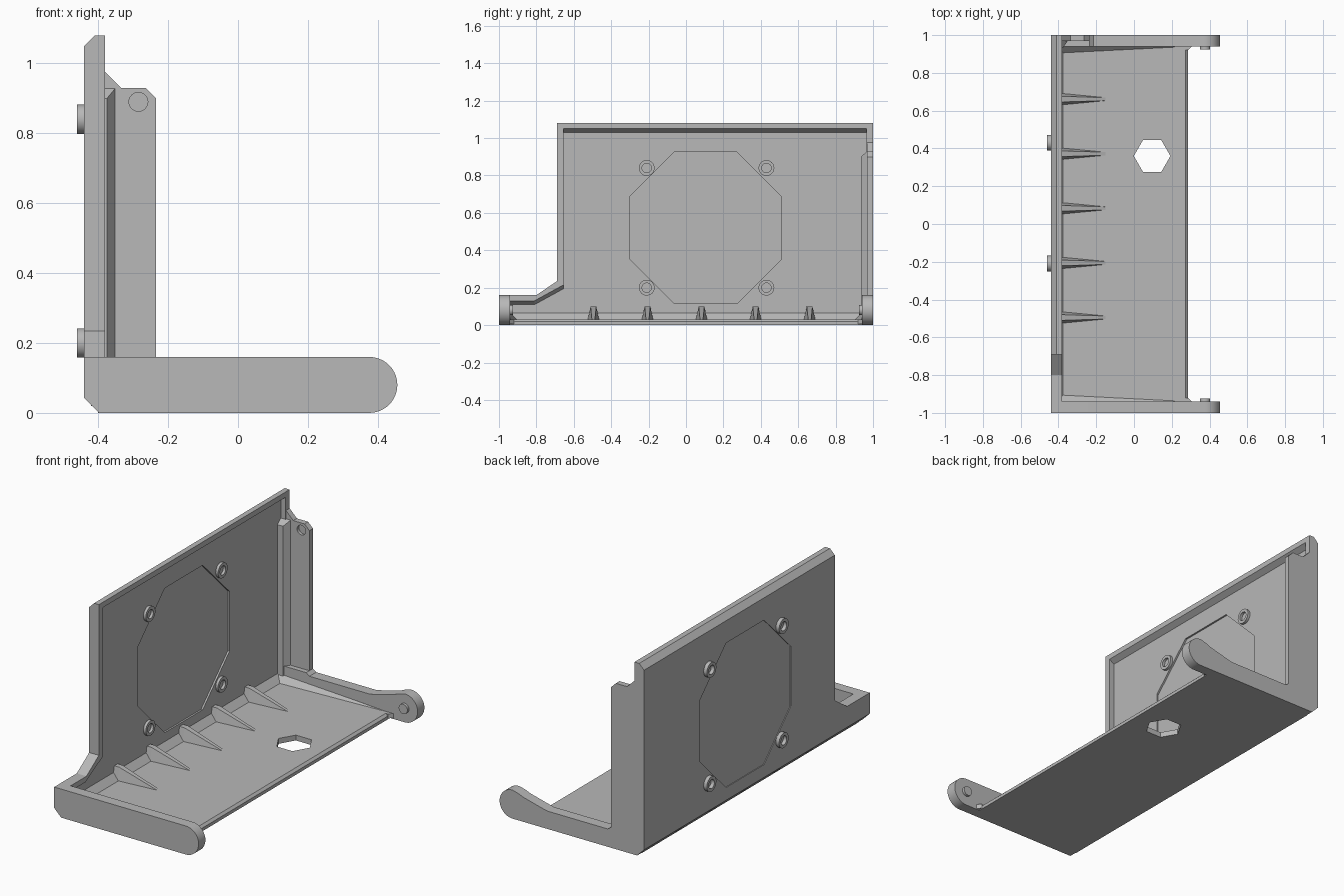
import bpy, bmesh
from math import cos, sin, pi, radians

cube = bpy.data.objects.get("Cube")
if cube:
    bpy.data.objects.remove(cube, do_unlink=True)

grey = bpy.data.materials.new("plain grey")
grey.use_nodes = True
color = (0.48, 0.48, 0.48, 1)
grey.diffuse_color = color
grey.node_tree.nodes["Principled BSDF"].inputs["Base Color"].default_value = color


def finish(bm, name):
    bmesh.ops.recalc_face_normals(bm, faces=bm.faces)
    mesh = bpy.data.meshes.new(name)
    bm.to_mesh(mesh)
    bm.free()
    mesh.materials.append(grey)
    obj = bpy.data.objects.new(name, mesh)
    bpy.context.collection.objects.link(obj)
    return obj


def prism(name, outline, axis, lo, hi):
    """Extrude a 2D outline along an axis (other two axes in x, y, z order)."""
    bm = bmesh.new()

    def place(p):
        co = list(p)
        co.insert("xyz".index(axis), lo)
        return co
    face = bm.faces.new([bm.verts.new(place(p)) for p in outline])
    new = bmesh.ops.extrude_face_region(bm, geom=[face])["geom"]
    shift = [0, 0, 0]
    shift["xyz".index(axis)] = hi - lo
    bmesh.ops.translate(bm, verts=[g for g in new if isinstance(g, bmesh.types.BMVert)], vec=shift)
    return finish(bm, name)


def hull(name, points):
    bm = bmesh.new()
    for p in points:
        bm.verts.new(p)
    bmesh.ops.convex_hull(bm, input=bm.verts[:])
    bmesh.ops.dissolve_limit(bm, angle_limit=0.01, verts=bm.verts[:], edges=bm.edges[:])
    return finish(bm, name)


def ngon(cx, cy, r, n, start=0.0):
    return [(cx + r * cos(start + 2 * pi * i / n), cy + r * sin(start + 2 * pi * i / n)) for i in range(n)]


def cut(obj, cutter):
    mod = obj.modifiers.new("cut", "BOOLEAN")
    mod.operation = "DIFFERENCE"
    mod.solver = "EXACT"
    mod.object = cutter
    bpy.context.view_layer.objects.active = obj
    bpy.ops.object.modifier_apply(modifier=mod.name)
    bpy.data.objects.remove(cutter, do_unlink=True)


def smooth(obj):
    bpy.ops.object.select_all(action="DESELECT")
    obj.select_set(True)
    bpy.context.view_layer.objects.active = obj
    bpy.ops.object.shade_smooth_by_angle(angle=radians(30))


OUT, PANEL, RIM = -0.44, -0.41, -0.38
TOP, FLOOR = 1.08, 0.03

# Upright wall with chamfered outer edges
wall = prism("side_wall", [(-1, 0), (1, 0), (1, TOP), (-0.69, TOP), (-0.69, 0.235), (-0.8, 0.16), (-1, 0.16)],
             "x", OUT, RIM)
bm = bmesh.new()
bm.from_mesh(wall.data)
for z, size in ((0, 0.043), (TOP, 0.03)):
    edges = [e for e in bm.edges if all(abs(v.co.z - z) < 1e-4 and abs(v.co.x - OUT) < 1e-4 for v in e.verts)]
    bmesh.ops.bevel(bm, geom=edges, offset=size, segments=1, affect="EDGES")
bm.to_mesh(wall.data)
bm.free()

# Recessed inner panel and shallow octagonal recess on both faces
cut(wall, prism("panel_cutter", [(-0.95, 0.02), (0.965, 0.02), (0.965, 1.05), (-0.655, 1.05),
                                 (-0.655, 0.215), (-0.81, 0.13), (-0.95, 0.13)], "x", PANEL, 0))
octagon = ngon(0.105, 0.52, 0.405 / cos(pi / 8), 8, pi / 8)
cut(wall, prism("octagon_cutter", octagon, "x", PANEL - 0.01, 0))
cut(wall, prism("octagon_back_cutter", octagon, "x", -0.6, OUT + 0.004))

# Sloped undersides of the wall rim
for a, b in (((-0.655, 1.05), (0.965, 1.05)), ((-0.95, 0.13), (-0.81, 0.13)), ((-0.81, 0.13), (-0.655, 0.215))):
    hull("rim_slope", [(x, y, z + dz) for y, z in (a, b)
                       for x, dz in ((PANEL - 0.002, 0.002), (RIM, 0.002), (PANEL - 0.002, -0.022), (RIM, 0))])

# Floor with hexagonal hole
floor = prism("floor", [(-0.4, 0), (0.285, 0), (0.285, 0.018), (0.272, FLOOR), (-0.4, FLOOR)], "y", -0.96, 0.96)
cut(floor, prism("hex_cutter", ngon(0.096, 0.36, 0.097, 6), "z", -0.1, 0.1))
hull("floor_corner_slope", [(x, y, z) for y in (-0.95, 0.95)
                            for x, z in ((PANEL - 0.002, 0.02), (PANEL - 0.002, 0.067), (-0.375, FLOOR), (-0.375, 0.02))])

# Arms with rounded ends
tip = [(0.376 + 0.08 * sin(a), 0.08 - 0.08 * cos(a)) for a in [pi * i / 20 for i in range(21)]]
base = [(OUT, 0.045), (-0.397, 0)]
smooth(prism("front_arm", base + tip + [(OUT, 0.16)], "y", -1, -0.94))
neck = [(0.335, 0.149), (0.31, 0.138), (0.19, 0.107), (0.16, 0.1), (-0.215, 0.1), (-0.235, 0.115), (RIM, 0.115)]
smooth(prism("back_arm", [(RIM, 0)] + tip + neck, "y", 0.94, 1))

# Pins and tapered floor slopes inside the arms
for side, label in ((-1, "front"), (1, "back")):
    smooth(prism(label + "_pin", ngon(0.376, 0.08, 0.027, 24), "y", *sorted((side * 0.925, side * 0.95))))
    hull(label + "_arm_slope", [(-0.4, side * 0.905, FLOOR), (-0.4, side * 0.945, 0.07),
                                (-0.4, side * 0.945, 0.02), (0.25, side * 0.938, FLOOR), (0.25, side * 0.945, FLOOR)])
    hull(label + "_arm_corner", [(x, side * y, z) for z in (0.005, FLOOR)
                                 for x, y in ((0.27, 0.92), (0.27, 0.945), (0.285, 0.92), (0.31, 0.945))])

# Back flange with a blind round socket
flange = prism("back_flange", [(RIM, 0.1), (-0.235, 0.1), (-0.235, 0.9), (-0.265, 0.93), (-0.335, 0.93),
                               (RIM, 0.975)], "y", 0.968, 1)
cut(flange, prism("socket_cutter", ngon(-0.285, 0.89, 0.027, 24), "y", 0.9, 0.985))
smooth(flange)
hull("flange_corner_slope", [(PANEL - 0.002, 0.935, 0.04), (PANEL - 0.002, 0.935, 0.9), (PANEL - 0.002, 0.97, 0.04),
                             (PANEL - 0.002, 0.97, 0.93), (RIM + 0.005, 0.935, 0.04), (RIM + 0.005, 0.935, 0.9),
                             (-0.35, 0.97, 0.04), (-0.35, 0.97, 0.93)])

# Tapered floor ribs
for i in range(5):
    y = -0.495 + 0.289 * i
    hull("floor_rib", [(-0.42, y - 0.03, 0.02), (-0.42, y + 0.03, 0.02), (RIM, y - 0.03, FLOOR), (RIM, y + 0.03, FLOOR),
                       (-0.42, y - 0.015, 0.1), (-0.42, y + 0.015, 0.1), (RIM, y - 0.015, 0.1), (RIM, y + 0.015, 0.1),
                       (-0.15, y - 0.008, FLOOR), (-0.15, y + 0.008, FLOOR)])

# Screw bosses with blind sockets on both wall faces
for y in (-0.21, 0.43):
    for z in (0.2, 0.84):
        boss = prism("screw_boss", ngon(y, z, 0.042, 32), "x", -0.46, -0.395)
        cut(boss, prism("boss_cutter", ngon(y, z, 0.025, 32), "x", -0.5, -0.435))
        cut(boss, prism("boss_cutter", ngon(y, z, 0.025, 32), "x", -0.415, -0.3))
        smooth(boss)
